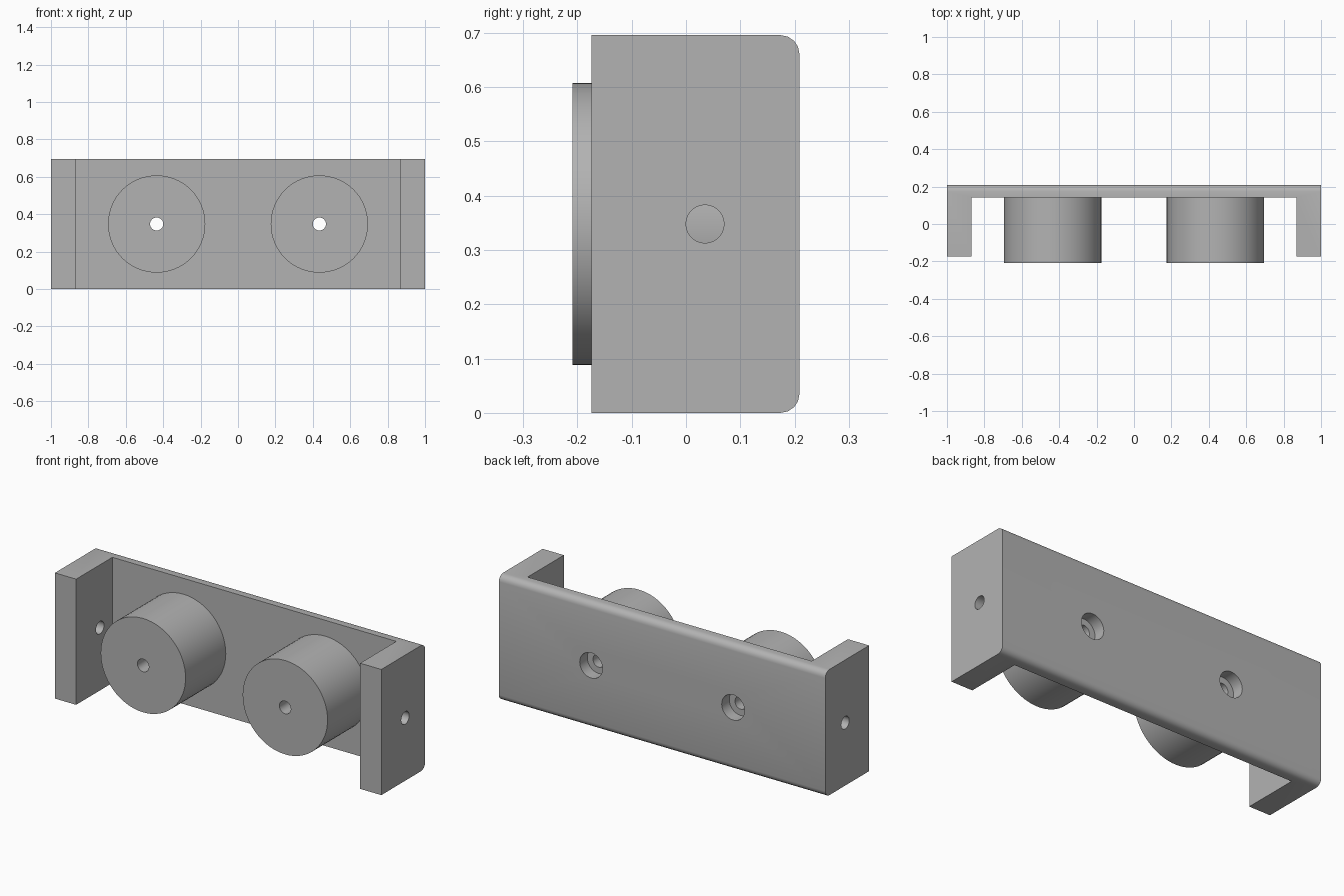
import bpy
import math

if "Cube" in bpy.data.objects:
    bpy.data.objects.remove(bpy.data.objects["Cube"], do_unlink=True)

HEIGHT, MID = 0.696, 0.348
BACK, PLATE_FRONT, FLANGE_FRONT, SPACER_FRONT = 0.209, 0.143, -0.174, -0.209
SPACER_X = 0.435

grey = bpy.data.materials.new("plain grey")
grey.use_nodes = True
colour = (0.45, 0.45, 0.45, 1)
grey.diffuse_color = colour
grey.node_tree.nodes["Principled BSDF"].inputs["Base Color"].default_value = colour


def box(name, x, y, z):
    """Box between the (low, high) limits on each axis."""
    bpy.ops.mesh.primitive_cube_add(size=1, location=[sum(r) / 2 for r in (x, y, z)])
    ob = bpy.context.object
    ob.name = name
    ob.scale = [r[1] - r[0] for r in (x, y, z)]
    bpy.ops.object.transform_apply(location=True, rotation=True, scale=True)
    return ob


def rod(name, axis, radius, low, high, across, sides=64):
    """Cylinder at mid height along x or y, offset sideways by across."""
    mid = (low + high) / 2
    along_x = axis == "x"
    bpy.ops.mesh.primitive_cylinder_add(
        vertices=sides, radius=radius, depth=high - low,
        location=(mid, across, MID) if along_x else (across, mid, MID),
        rotation=(0, math.pi / 2, 0) if along_x else (math.pi / 2, 0, 0))
    ob = bpy.context.object
    ob.name = name
    bpy.ops.object.transform_apply(location=True, rotation=True, scale=True)
    return ob


def apply(ob, mod):
    bpy.ops.object.select_all(action="DESELECT")
    ob.select_set(True)
    bpy.context.view_layer.objects.active = ob
    bpy.ops.object.modifier_apply(modifier=mod.name)


def cut(ob, cutter):
    mod = ob.modifiers.new("cut", "BOOLEAN")
    mod.operation, mod.solver, mod.object = "DIFFERENCE", "EXACT", cutter
    apply(ob, mod)
    bpy.data.objects.remove(cutter, do_unlink=True)


def finish(ob):
    ob.data.materials.clear()
    ob.data.materials.append(grey)
    bpy.ops.object.select_all(action="DESELECT")
    ob.select_set(True)
    bpy.context.view_layer.objects.active = ob
    bpy.ops.object.shade_smooth_by_angle(angle=math.radians(30))


# Bracket block with its two long back edges rounded
bracket = box("bracket", (-1, 1), (FLANGE_FRONT, BACK), (0, HEIGHT))
weights = bracket.data.attributes.new("bevel_weight_edge", "FLOAT", "EDGE")
for edge in bracket.data.edges:
    ends = [bracket.data.vertices[i].co for i in edge.vertices]
    if all(v.y > 0 for v in ends) and abs(ends[0].x - ends[1].x) > 1:
        weights.data[edge.index].value = 1
bevel = bracket.modifiers.new("round", "BEVEL")
bevel.limit_method, bevel.width, bevel.segments = "WEIGHT", 0.035, 4
apply(bracket, bevel)

# Hollow between the side flanges, then the flange and plate holes
cut(bracket, box("pocket", (-0.87, 0.87), (-1, PLATE_FRONT), (-1, 2)))
cut(bracket, rod("flange_hole", "x", 0.035, -1.2, 1.2, 0.035, 32))
for side in (-1, 1):
    cut(bracket, rod("plate_hole", "y", 0.07, 0, 0.4, side * SPACER_X, 32))
finish(bracket)

# Round spacers with a narrow through hole
for side, label in ((-1, "right"), (1, "left")):
    spacer = rod(label + "_spacer", "y", 0.26, SPACER_FRONT, PLATE_FRONT, side * SPACER_X)
    cut(spacer, rod("spacer_hole", "y", 0.035, -0.5, 0.5, side * SPACER_X, 32))
    finish(spacer)
